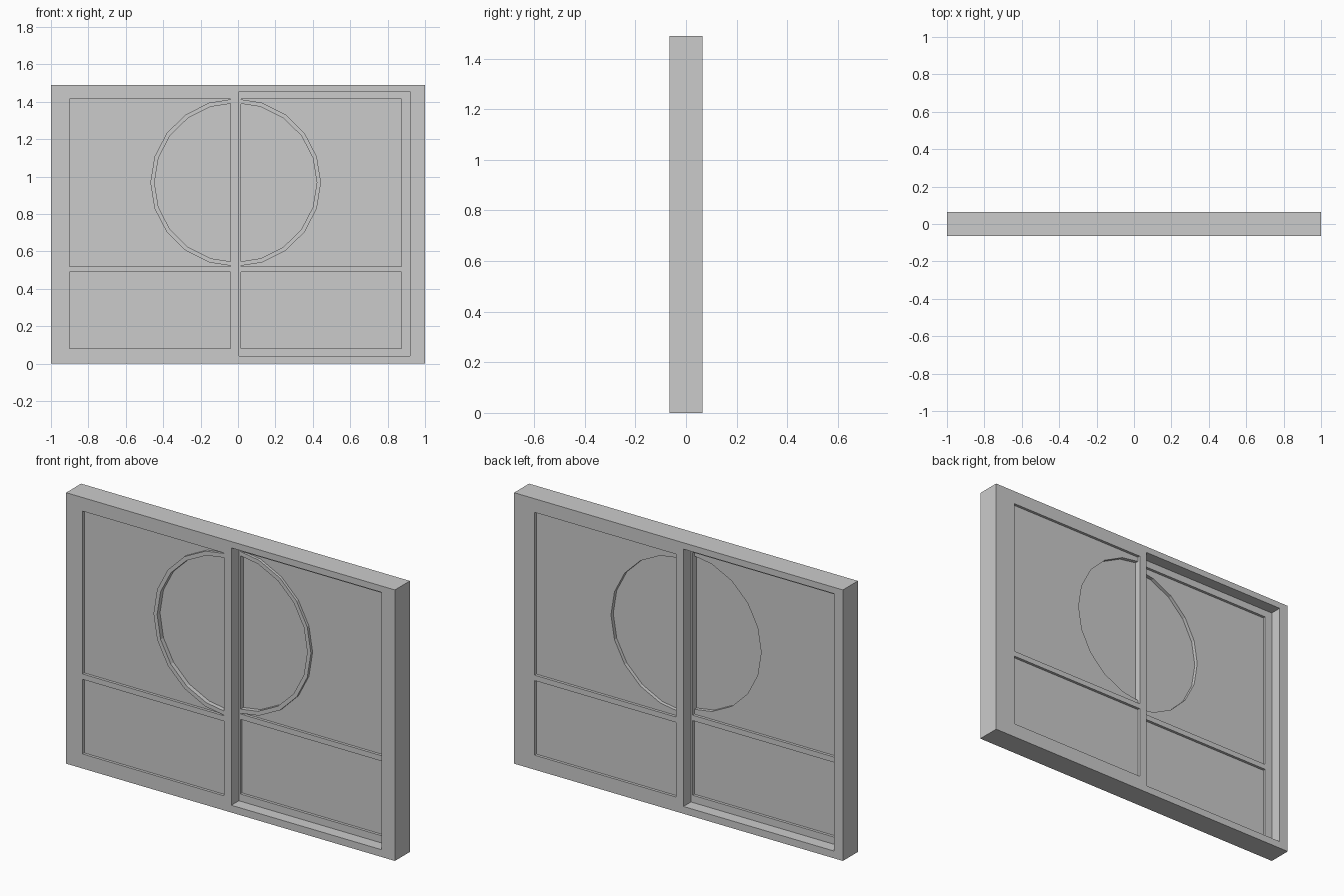
import bpy, bmesh, math

if "Cube" in bpy.data.objects:
    bpy.data.objects.remove(bpy.data.objects["Cube"], do_unlink=True)

grey = bpy.data.materials.new("plain_grey")
grey.use_nodes = True
GREY = (0.6, 0.6, 0.6, 1)
grey.diffuse_color = GREY
grey.node_tree.nodes["Principled BSDF"].inputs["Base Color"].default_value = GREY


def prisms(name, outlines):
    """One object from several (x, z) outlines, each extruded between two depths."""
    bm = bmesh.new()
    for points, y0, y1 in outlines:
        face = bm.faces.new([bm.verts.new((x, y0, z)) for x, z in points])
        out = bmesh.ops.extrude_face_region(bm, geom=[face])
        verts = [g for g in out["geom"] if isinstance(g, bmesh.types.BMVert)]
        bmesh.ops.translate(bm, verts=verts, vec=(0, y1 - y0, 0))
    bmesh.ops.recalc_face_normals(bm, faces=bm.faces)
    mesh = bpy.data.meshes.new(name)
    bm.to_mesh(mesh)
    bm.free()
    mesh.materials.append(grey)
    bpy.context.collection.objects.link(bpy.data.objects.new(name, mesh))


def rect(x0, x1, z0, z1):
    return [(x0, z0), (x1, z0), (x1, z1), (x0, z1)]


HALF = 0.065                     # half of the frame depth
HEIGHT = 1.49
LOW, TOP = 0.04, 1.455           # frame opening
MID, CIRCLE_Z = -0.0125, 0.968   # where the sashes meet, circle centre
INNER, OUTER = 0.0275, 0.8875    # pane edges, measured from MID
PANE_LOW, BAR_LOW, BAR_TOP, PANE_TOP = 0.08, 0.49, 0.52, 1.415

# Outer frame
prisms("outer_frame", [(p, -HALF, HALF) for p in (
    rect(-1, -0.945, 0, HEIGHT), rect(0.92, 1, 0, HEIGHT),
    rect(-0.945, 0.92, 0, LOW), rect(-0.945, 0.92, TOP, HEIGHT))])


def half_circle(rx, rz):
    """Half of a 20-sided ellipse, cut off at the inner pane edge, top to bottom."""
    pts = [(rx * math.sin(math.radians(a)), rz * math.cos(math.radians(a)))
           for a in range(0, 181, 18)]
    t = INNER / pts[1][0]
    cut_z = pts[0][1] + t * (pts[1][1] - pts[0][1])
    pts[0], pts[-1] = (INNER, cut_z), (INNER, -cut_z)
    return [(u, CIRCLE_Z + z) for u, z in pts]


def sash(name, side, y0):
    def place(pts, front, back):
        return [(MID + side * u, z) for u, z in pts], y0 + front, y0 + back

    # Stiles and rails
    prisms(name + "_sash", [place(p, 0, HALF) for p in (
        rect(-0.0175, INNER, LOW, TOP), rect(OUTER, 0.9325, LOW, TOP),
        rect(INNER, OUTER, LOW, PANE_LOW), rect(INNER, OUTER, BAR_LOW, BAR_TOP),
        rect(INNER, OUTER, PANE_TOP, TOP))])

    # Panes: plain lower one, upper one notched by the circle
    arc_in, arc_out = half_circle(0.434, 0.426), half_circle(0.456, 0.449)
    prisms(name + "_lower_pane",
           [place(rect(INNER, OUTER, PANE_LOW, BAR_LOW), 0.015, 0.05)])
    notched = [(INNER, BAR_TOP), (OUTER, BAR_TOP), (OUTER, PANE_TOP), (INNER, PANE_TOP)]
    prisms(name + "_upper_pane", [place(notched + arc_out, 0.015, 0.05)])

    # Raised half ring and the thin glass inside it
    prisms(name + "_half_ring", [place(arc_out + arc_in[::-1], 0, 0.05)])
    prisms(name + "_half_disc", [place(arc_in, 0.025, 0.03)])


sash("front", -1, -HALF)
sash("back", 1, 0)
